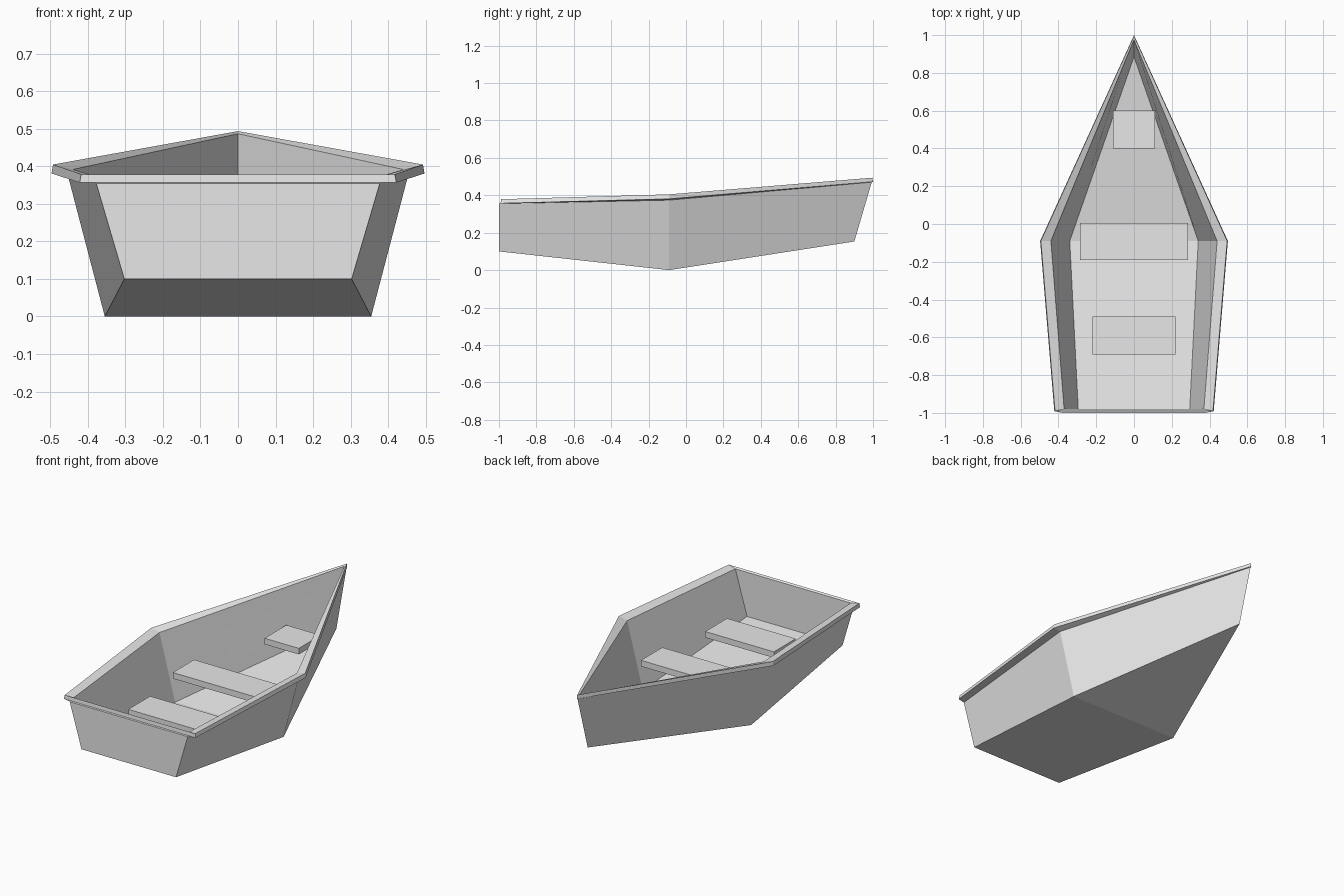
import bpy
import bmesh

if "Cube" in bpy.data.objects:
    bpy.data.objects.remove(bpy.data.objects["Cube"])

grey = bpy.data.materials.new("plain_grey")
grey.diffuse_color = (0.8, 0.8, 0.8, 1)
grey.use_nodes = True
grey.node_tree.nodes["Principled BSDF"].inputs["Base Color"].default_value = grey.diffuse_color


def finish(name, bm):
    bmesh.ops.recalc_face_normals(bm, faces=bm.faces[:])
    mesh = bpy.data.meshes.new(name)
    bm.to_mesh(mesh)
    bm.free()
    mesh.materials.append(grey)
    obj = bpy.data.objects.new(name, mesh)
    bpy.context.collection.objects.link(obj)
    return obj


# Hull and gunwale: five-sided outlines lofted from the outer bottom,
# up the side, over the rim and down to the inner floor.
# Each outline: stern (half width, y, z), middle (half width, z), bow (y, z)
MID_Y = -0.09
outlines = [
    ((0.303, -1.0, 0.10), (0.355, 0.0), (0.90, 0.153)),     # outer bottom
    ((0.378, -1.0, 0.355), (0.453, 0.374), (0.993, 0.47)),  # top of side
    ((0.422, -0.991, 0.357), (0.497, 0.381), (1.0, 0.473)),  # rim underside
    ((0.418, -0.989, 0.379), (0.493, 0.405), (0.996, 0.494)),  # rim top
    ((0.370, -0.98, 0.371), (0.440, 0.392), (0.975, 0.487)),  # rim inside
    ((0.295, -0.98, 0.115), (0.340, 0.015), (0.885, 0.166)),  # inner floor
]
bm = bmesh.new()
rings = []
for (sw, sy, sz), (mw, mz), (by, bz) in outlines:
    points = [(-sw, sy, sz), (-mw, MID_Y, mz), (0, by, bz),
              (mw, MID_Y, mz), (sw, sy, sz)]
    rings.append([bm.verts.new(p) for p in points])
for low, high in zip(rings, rings[1:]):
    for i in range(5):
        j = (i + 1) % 5
        bm.faces.new((low[i], low[j], high[j], high[i]))
# Bottom and floor, each folded across the middle
for r in (rings[0], rings[-1]):
    bm.faces.new((r[0], r[1], r[3], r[4]))
    bm.faces.new((r[1], r[2], r[3]))
finish("boat_hull", bm)


# Bench seats
def seat(name, half_width, y0, y1, top, thickness=0.035):
    bm = bmesh.new()
    bmesh.ops.create_cube(bm, size=1)
    bmesh.ops.scale(bm, vec=(2 * half_width, y1 - y0, thickness), verts=bm.verts)
    bmesh.ops.translate(bm, vec=(0, (y0 + y1) / 2, top - thickness / 2), verts=bm.verts)
    finish(name, bm)


seat("stern_seat", 0.22, -0.69, -0.49, 0.235)
seat("middle_seat", 0.285, -0.19, 0.005, 0.24)
seat("bow_seat", 0.11, 0.40, 0.60, 0.26)
